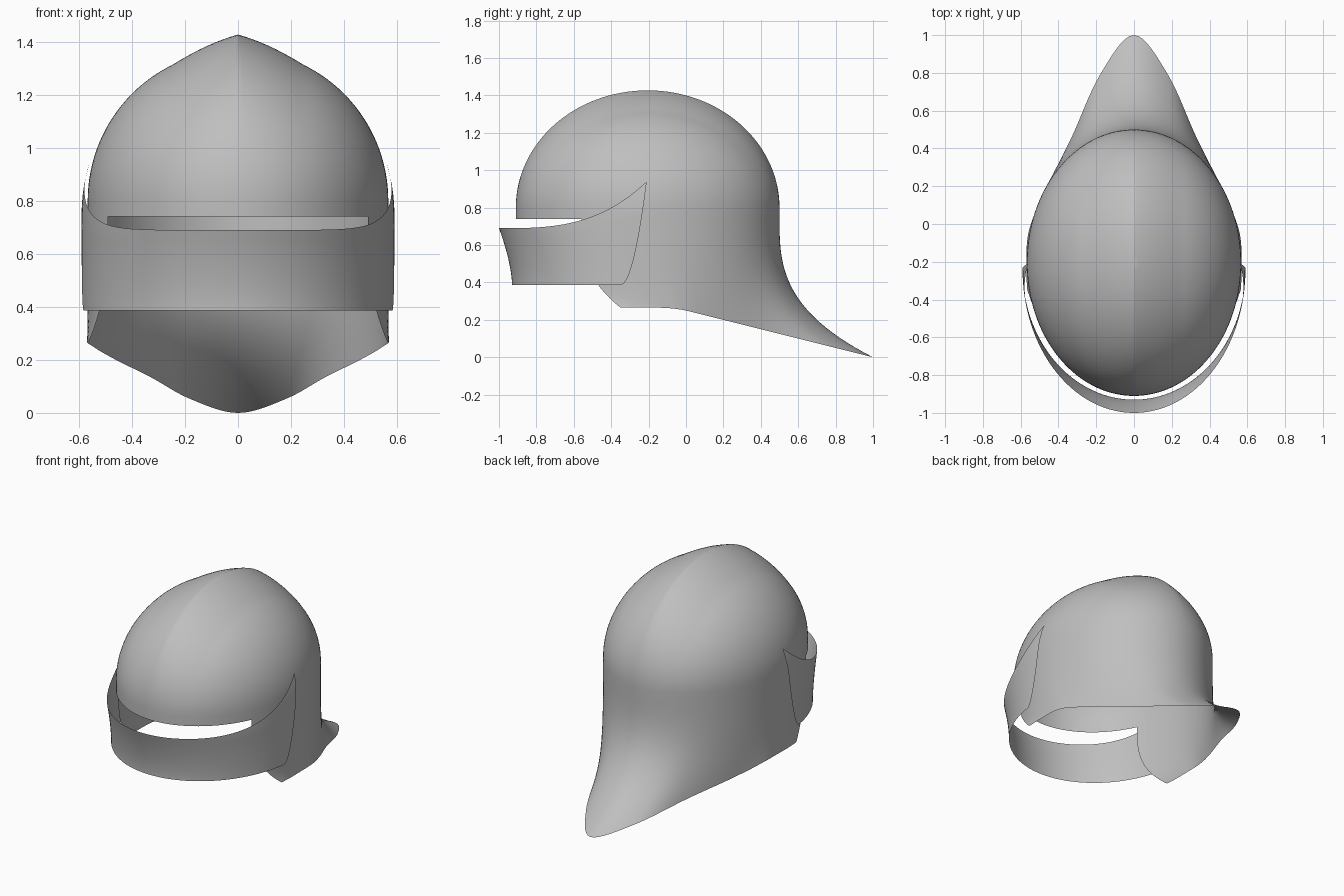
import bpy, bmesh
from math import sin, cos, asin, radians, pi
from mathutils import Vector

cube = bpy.data.objects.get("Cube")
if cube:
    bpy.data.objects.remove(cube, do_unlink=True)

steel = bpy.data.materials.new("grey steel")
steel.use_nodes = True
steel.diffuse_color = (0.52, 0.52, 0.52, 1)
steel.node_tree.nodes["Principled BSDF"].inputs["Base Color"].default_value = (0.52, 0.52, 0.52, 1)


def half_object(name, patches):
    """Make a mirrored smooth object from grids of points for its left half."""
    bm = bmesh.new()
    for rows in patches:
        grid = [[bm.verts.new(p) for p in row] for row in rows]
        for a, b in zip(grid, grid[1:]):
            for i in range(len(a) - 1):
                bm.faces.new((a[i], b[i], b[i + 1], a[i + 1]))
    bmesh.ops.remove_doubles(bm, verts=bm.verts, dist=0.0005)
    bmesh.ops.recalc_face_normals(bm, faces=bm.faces)
    mesh = bpy.data.meshes.new(name)
    bm.to_mesh(mesh)
    bm.free()
    mesh.materials.append(steel)
    obj = bpy.data.objects.new(name, mesh)
    bpy.context.collection.objects.link(obj)
    mirror = obj.modifiers.new("mirror", "MIRROR")
    mirror.merge_threshold = 0.001
    bpy.ops.object.select_all(action="DESELECT")
    obj.select_set(True)
    bpy.context.view_layer.objects.active = obj
    bpy.ops.object.modifier_apply(modifier="mirror")
    bpy.ops.object.shade_smooth_by_angle(angle=radians(60))
    return obj


# Skull: half ellipsoid with a soft keel along the crown
RX, RY, CY, RIM, EQUATOR = 0.567, 0.705, -0.205, 0.74, 0.80


def skull_point(phi, elev):
    x = RX * cos(phi) * cos(elev)
    y = CY + RY * sin(phi) * cos(elev)
    keel = max(0, 1 - abs(x) / 0.25) ** 1.2
    return Vector((x, y, EQUATOR + (0.57 + 0.057 * keel) * sin(elev)))


def rim_point(phi):
    return Vector((RX * cos(phi), CY + RY * sin(phi), RIM))


angles = [radians(-90 + 2.5 * i) for i in range(73)]
skull = [[rim_point(a) for a in angles]]
for j in range(33):
    skull.append([skull_point(a, pi / 2 * j / 32) for a in angles])

# Skirt: flares from the rim to a hem that runs out into the tail
hem = [(0.55, -0.47), (0.565, -0.35), (0.57, -0.2), (0.555, -0.03), (0.47, 0.18),
       (0.33, 0.46), (0.18, 0.79), (0, 1), (-0.18, 0.79)]
hem = [Vector(p) for p in hem]


def hem_point(u):
    """Smooth curve through the hem points, u from 0 (cheek) to 1 (tail)."""
    s = u * 6
    i = min(int(s), 5)
    t = s - i
    a, b, c, d = hem[i:i + 4]
    p = (2 * b + (c - a) * t + (2 * a - 5 * b + 4 * c - d) * t ** 2
         + (3 * b - a - 3 * c + d) * t ** 3) / 2
    slope = 0.25 * (1 - p.y)
    z = slope if p.y > 0 else 0.265 - 0.015 * max(0, 1 + p.y / 0.15) ** 2
    return Vector((max(p.x, 0), p.y, z))


skirt = []
for j in range(29):
    t = j / 28
    flare = t ** 2.9
    row = []
    for i in range(49):
        top, low = rim_point(angles[24 + i]), hem_point(i / 48)
        p = top.lerp(low, flare)
        p.z = top.z + (low.z - top.z) * t
        row.append(p)
    skirt.append(row)

half_object("helmet_shell", [skull, skirt])

# Visor: wraparound band with rising rear tips
VX, VY, BOTTOM, BROW = 0.59, -0.24, 0.387, 0.69


def depth(z):
    t = min(1, max(0, (z - BOTTOM) / (BROW - BOTTOM)))
    return 0.69 + 0.07 * t ** 1.6


def visor_point(u, v):
    rear_y = -0.35 + 0.14 * v ** 0.5
    start = asin((VY - rear_y) / depth(BOTTOM + 0.555 * v))
    phi = start + u * (pi / 2 - start)
    tip = asin((VY + 0.21) / 0.76)
    top_y = VY - 0.76 * sin(tip + u * (pi / 2 - tip))
    top_z = BROW + 0.25 * max(0, (top_y + 1) / 0.79) ** 3
    z = BOTTOM + (top_z - BOTTOM) * v
    x = (VX - 0.8 * max(0, z - 0.75) ** 2) * cos(phi)
    return Vector((x, VY - depth(z) * sin(phi), z))


half_object("visor", [[[visor_point(i / 48, (j / 20) ** 2) for i in range(49)]
                       for j in range(21)]])
